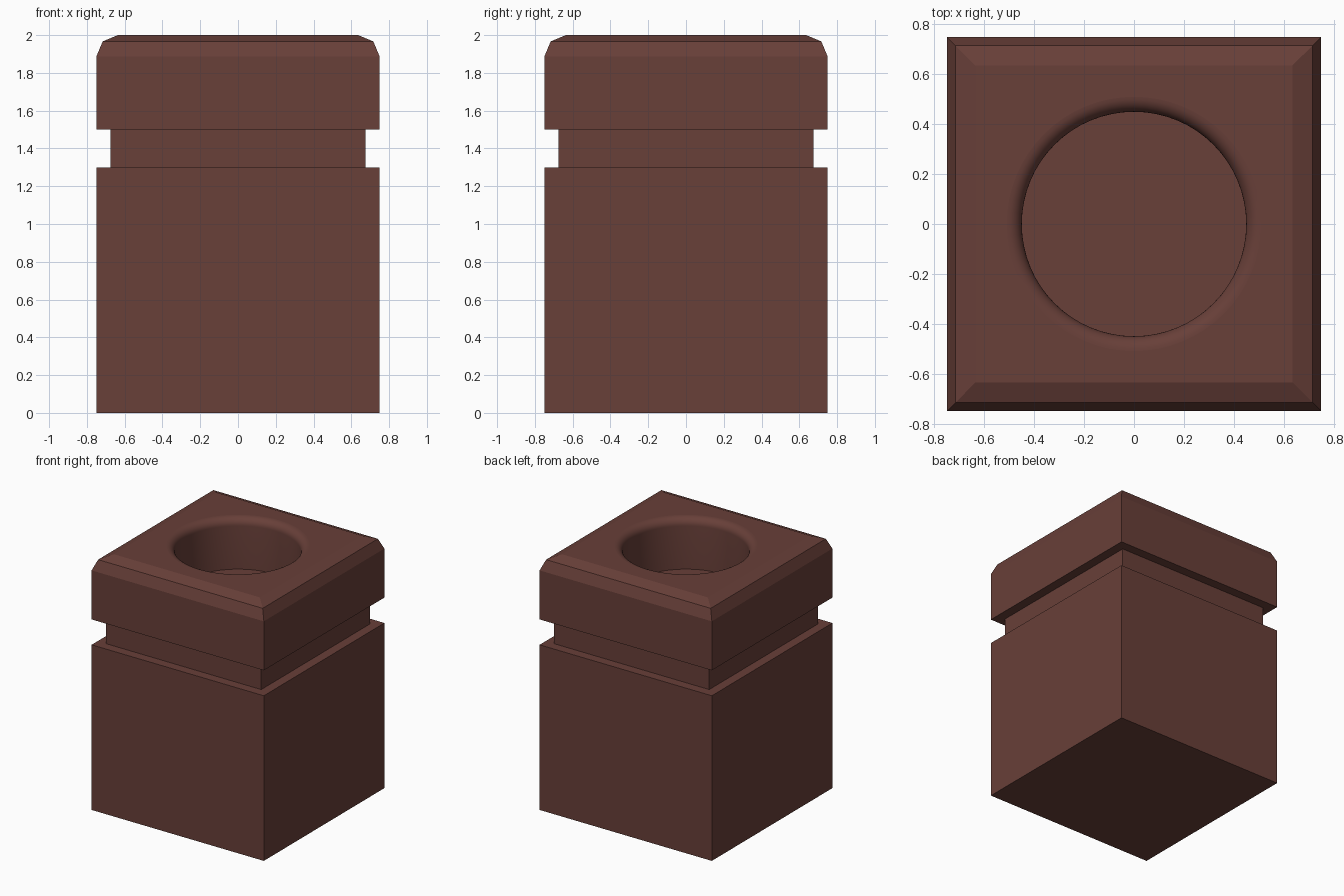
import bpy, bmesh, math

if "Cube" in bpy.data.objects:
    bpy.data.objects.remove(bpy.data.objects["Cube"])

SEG = 64                      # sides of the round socket
HALF = 0.75                   # half width of the post
R = 0.114                     # top edge bevel radius (two segments)
RIM, HOLE, FLOOR = 0.06, 0.45, 1.60

brown = bpy.data.materials.new("dark reddish brown")
brown.diffuse_color = (0.138, 0.050, 0.040, 1)
brown.use_nodes = True
brown.node_tree.nodes["Principled BSDF"].inputs["Base Color"].default_value = brown.diffuse_color

bm = bmesh.new()


def square(h, z):
    return [bm.verts.new((x * h, y * h, z)) for x, y in ((1, 1), (-1, 1), (-1, -1), (1, -1))]


def circle(r, z):
    # starts at the +x +y corner so that it lines up with the square
    return [bm.verts.new((r * math.cos(a), r * math.sin(a), z))
            for a in (math.pi / 4 + 2 * math.pi * i / SEG for i in range(SEG))]


def bridge(a, b, smooth=False):
    n = len(a)
    for i in range(n):
        j = (i + 1) % n
        bm.faces.new((a[i], a[j], b[j], b[i])).smooth = smooth


# outer shell: square rings with a groove and a bevelled top edge
profile = [(HALF, 0), (HALF, 1.3), (0.675, 1.3), (0.675, 1.5), (HALF, 1.5)]
profile += [(HALF - R + R * math.cos(a), 2 - R + R * math.sin(a))
            for a in (0, math.pi / 4, math.pi / 2)]
rings = [square(h, z) for h, z in profile]
for a, b in zip(rings, rings[1:]):
    bridge(a, b)
bm.faces.new(rings[0][::-1])

# round socket: rolled rim, straight wall, flat floor
steps = 8
sock = [(HOLE + RIM - RIM * math.sin(t), 2 - RIM + RIM * math.cos(t))
        for t in (math.pi / 2 * i / steps for i in range(steps + 1))]
sock.append((HOLE, FLOOR))
circles = [circle(r, z) for r, z in sock]
for a, b in zip(circles, circles[1:]):
    bridge(a, b, True)
floor = bm.faces.new(circles[-1])
for e in floor.edges:
    e.smooth = False

# flat top between the square edge and the socket, one face per side
q = SEG // 4
top = rings[-1]
for k in range(4):
    arc = [circles[0][(k * q + i) % SEG] for i in range(q + 1)]
    bm.faces.new([top[k], top[(k + 1) % 4]] + arc[::-1])

bmesh.ops.recalc_face_normals(bm, faces=bm.faces)
mesh = bpy.data.meshes.new("post_block")
bm.to_mesh(mesh)
bm.free()
mesh.materials.append(brown)
bpy.context.collection.objects.link(bpy.data.objects.new("post_block", mesh))
